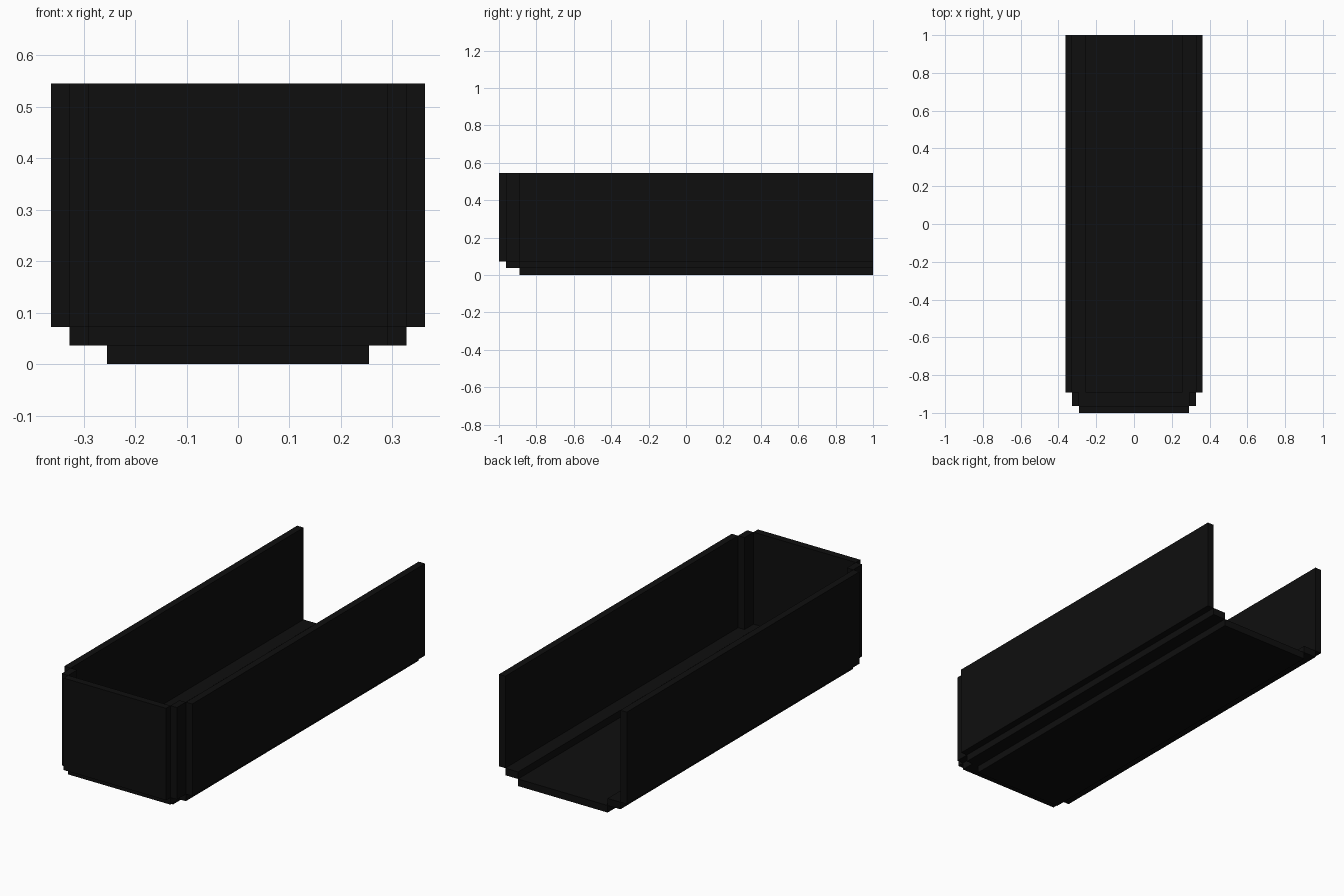
import bpy
import bmesh

if "Cube" in bpy.data.objects:
    bpy.data.objects.remove(bpy.data.objects["Cube"])

U = 2 / 55  # one block unit: the trough is 20 x 55 x 15 blocks

black = bpy.data.materials.new("black")
black.diffuse_color = (0.0045, 0.0045, 0.0045, 1)
black.use_nodes = True
black.node_tree.nodes["Principled BSDF"].inputs["Base Color"].default_value = black.diffuse_color


def block(name, x, y, z):
    """Box between (low, high) block limits; y is counted from the front."""
    bm = bmesh.new()
    bmesh.ops.create_cube(bm, size=1)
    for v in bm.verts:
        v.co = [U * (lo + (c + 0.5) * (hi - lo)) + off
                for c, (lo, hi), off in zip(v.co, (x, y, z), (0, -1, 0))]
    mesh = bpy.data.meshes.new(name)
    bm.to_mesh(mesh)
    bm.free()
    mesh.materials.append(black)
    obj = bpy.data.objects.new(name, mesh)
    bpy.context.collection.objects.link(obj)
    return obj


def mirrored_block(name, x, y, z):
    """Box on the right plus its copy on the left."""
    obj = block(name, x, y, z)
    obj.modifiers.new("mirror", 'MIRROR').use_axis[0] = True


# Floor and the raised step around it
block("floor", (-7, 7), (3, 55), (0, 1))
mirrored_block("side_step", (7, 9), (3, 55), (1, 2))
block("front_step", (-8, 8), (1, 3), (1, 2))

# Walls, with stepped front corners; the back and top stay open
block("front_wall", (-8, 8), (0, 1), (2, 15))
mirrored_block("corner_wall", (8, 9), (1, 3), (2, 15))
mirrored_block("side_wall", (9, 10), (3, 55), (2, 15))
